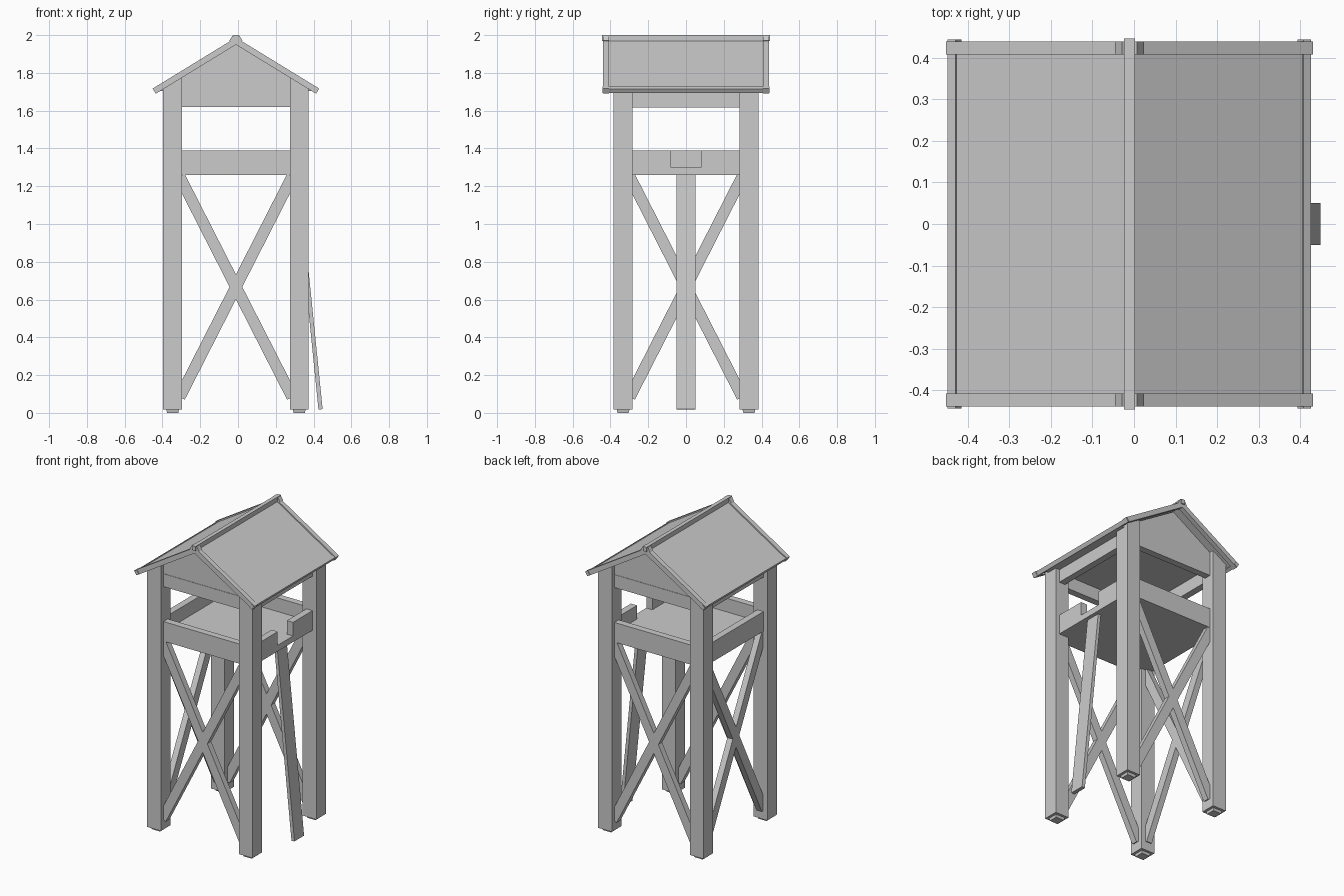
import bpy, bmesh, math
from mathutils import Matrix, Vector

if "Cube" in bpy.data.objects:
    bpy.data.objects.remove(bpy.data.objects["Cube"])

CX = -0.011              # tower centre line
SLOPE = 0.612            # roof pitch
ANG = math.atan(SLOPE)
PX, PY = 0.335, 0.333    # post centres


def add_mesh(name, bm):
    bmesh.ops.recalc_face_normals(bm, faces=bm.faces)
    me = bpy.data.meshes.new(name)
    bm.to_mesh(me)
    bm.free()
    ob = bpy.data.objects.new(name, me)
    bpy.context.collection.objects.link(ob)
    return ob


def box(name, centre, size, rot=None):
    bm = bmesh.new()
    bmesh.ops.create_cube(bm, size=1)
    m = Matrix.Translation(centre) @ (rot or Matrix()) @ Matrix.Diagonal((*size, 1))
    bmesh.ops.transform(bm, matrix=m, verts=bm.verts)
    return add_mesh(name, bm)


def prism(name, profile, y0, y1):
    """Extrude an x-z outline along y."""
    bm = bmesh.new()
    face = bm.faces.new([bm.verts.new((x, y0, z)) for x, z in profile])
    ext = bmesh.ops.extrude_face_region(bm, geom=[face])
    vs = [g for g in ext['geom'] if isinstance(g, bmesh.types.BMVert)]
    bmesh.ops.translate(bm, vec=(0, y1 - y0, 0), verts=vs)
    return add_mesh(name, bm)


def roof_z(dx):
    """Underside of the roof at distance dx from the ridge."""
    return 1.955 - SLOPE * abs(dx)


# Corner posts with sloped tops, and tapered feet
for sx in (-1, 1):
    for sy in (-1, 1):
        a, b = sx * (PX - 0.05), sx * (PX + 0.05)
        y = sy * PY
        prism("corner_post", [(CX + a, 0.017), (CX + b, 0.017), (CX + b, roof_z(b)),
                              (CX + a, roof_z(a))], y - 0.05, y + 0.05)
        bm = bmesh.new()
        bmesh.ops.create_cone(bm, cap_ends=True, segments=4, radius1=0.042, radius2=0.048, depth=0.02,
                              matrix=Matrix.Translation((CX + sx * PX, y, 0.01)) @ Matrix.Rotation(math.pi / 4, 4, 'Z'))
        add_mesh("foot", bm)

# Platform floor
box("floor", (CX, 0, 1.28), (2 * PX + 0.045, 2 * PY + 0.045, 0.04))

# Front and back: beams, rails, crossed braces
T = 0.045
BRACE = 1.31
for s in (-1, 1):
    y = s * PY
    box("top_beam", (CX, y, 1.663), (2 * PX - 0.06, T, 0.085))
    box("guard_rail", (CX, y, 1.345), (2 * PX - 0.06, T, 0.09))
    for d in (-1, 1):
        box("cross_brace", (CX, y, 0.667), (0.06, 0.04, BRACE),
            Matrix.Rotation(d * math.atan(0.51), 4, 'Y'))

# Sides: beams on both, full rail and braces on the left, split rail on the right
for s in (-1, 1):
    box("side_beam", (CX + s * PX, 0, 1.66), (T, 2 * PY - 0.06, 0.085))
    box("entry_rail", (CX + PX, s * 0.185, 1.345), (T, 0.21, 0.09))
    box("side_brace", (CX - PX, 0, 0.667), (0.04, 0.06, BRACE),
        Matrix.Rotation(s * math.atan(0.51), 4, 'X'))
box("side_rail", (CX - PX, 0, 1.345), (T, 2 * PY - 0.06, 0.09))

# Leaning access plank
prism("access_plank", [(0.426, 0.017), (0.448, 0.02), (0.318, 1.3), (0.297, 1.297)], -0.05, 0.05)

# Closed gable block between the posts
hw = (1.955 - 1.705) / SLOPE
prism("gable", [(CX - hw, 1.705), (CX + hw, 1.705), (CX, 1.955)], -PY - 0.02, PY + 0.02)

# Roof: panels, rake boards, eave strips
for s in (-1, 1):
    u = Vector((-s * math.cos(ANG), 0, math.sin(ANG)))     # up the slope
    n = Vector((s * math.sin(ANG), 0, math.cos(ANG)))      # out of the roof
    tip = Vector((CX + s * 0.441, 0, 1.717))               # lower outer corner
    rot = Matrix.Rotation(s * ANG, 4, 'Y')
    length = 0.459 / math.cos(ANG)
    for y in (-0.423, 0.423):
        c = tip + u * length / 2 - n * 0.016
        box("rake_board", (c.x, y, c.z), (length, 0.032, 0.032), rot)
    c = tip + u * 0.265 - n * 0.016
    box("roof_panel", c, (0.5, 0.83, 0.016), rot)
    c = tip + u * 0.014 - n * 0.017
    box("eave_strip", c, (0.022, 0.886, 0.027), rot)

# Ridge bar
box("ridge_bar", (CX, 0, 1.985), (0.026, 0.892, 0.03))
